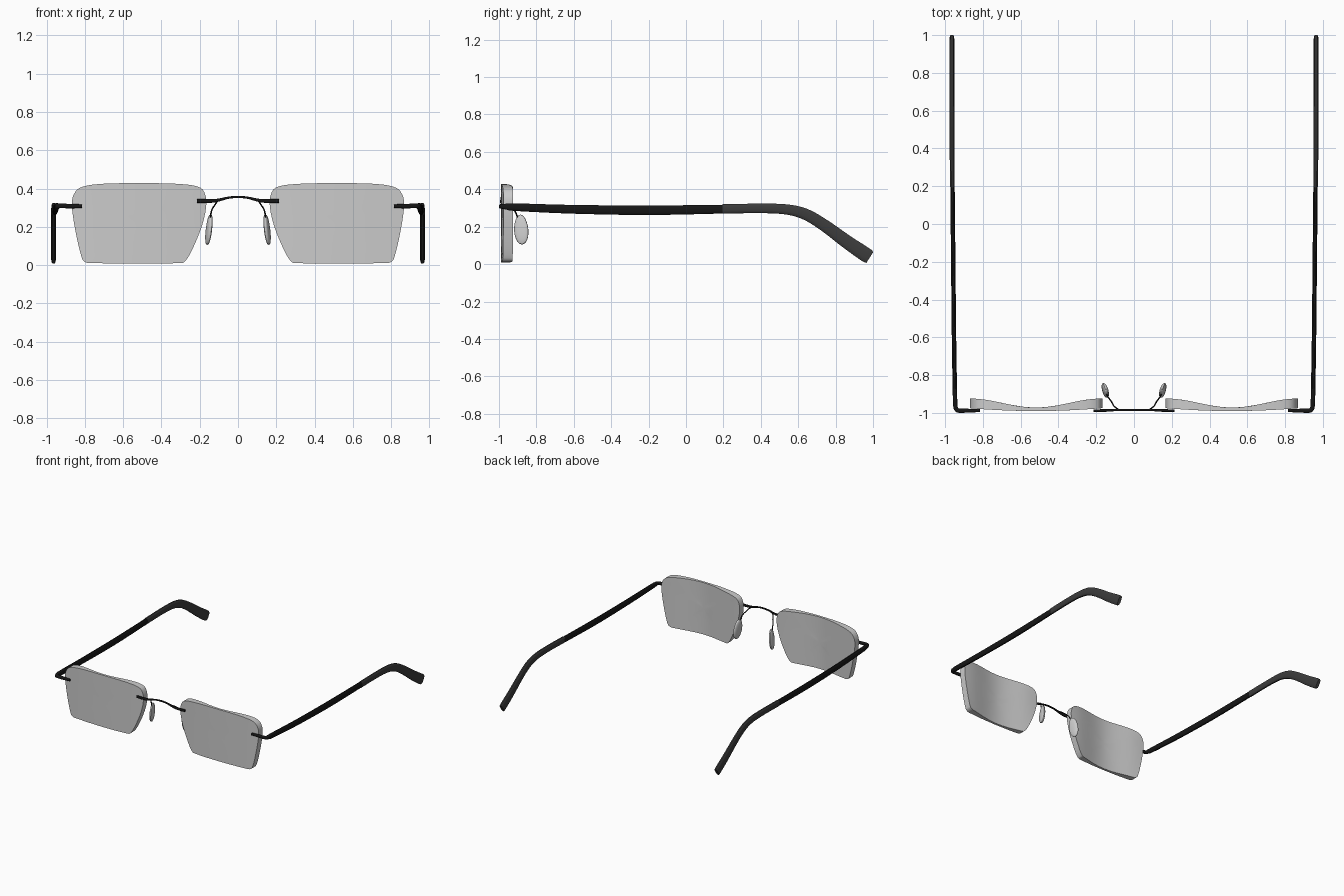
import bpy, bmesh, math
from mathutils import Vector

if "Cube" in bpy.data.objects:
    bpy.data.objects.remove(bpy.data.objects["Cube"])


def material(name, v):
    m = bpy.data.materials.new(name)
    m.diffuse_color = (v, v, v, 1)
    m.use_nodes = True
    m.node_tree.nodes["Principled BSDF"].inputs["Base Color"].default_value = m.diffuse_color
    return m


BLACK = material("black_metal", 0.008)
CHARCOAL = material("charcoal_plastic", 0.045)


def spline(keys, steps, closed=False):
    """Catmull-Rom through tuples of any length."""
    n, out = len(keys), []
    for i in range(n if closed else n - 1):
        idx = [(i + k) % n if closed else min(max(i + k, 0), n - 1) for k in (-1, 0, 1, 2)]
        a, b, c, d = (keys[j] for j in idx)
        for s in range(steps):
            t = s / steps
            out.append(tuple(0.5 * (2 * q + (r - p) * t + (2 * p - 5 * q + 4 * r - u) * t**2
                                    + (3 * q - p - 3 * r + u) * t**3)
                             for p, q, r, u in zip(a, b, c, d)))
    if not closed:
        out.append(tuple(keys[-1]))
    return out


def finish(name, bm, mat=None, mirror=True, angle=40):
    bmesh.ops.recalc_face_normals(bm, faces=bm.faces)
    me = bpy.data.meshes.new(name)
    bm.to_mesh(me)
    bm.free()
    ob = bpy.data.objects.new(name, me)
    bpy.context.collection.objects.link(ob)
    if mat:
        me.materials.append(mat)
    bpy.ops.object.select_all(action='DESELECT')
    ob.select_set(True)
    bpy.context.view_layer.objects.active = ob
    bpy.ops.object.shade_smooth_by_angle(angle=math.radians(angle))
    if mirror:
        mod = ob.modifiers.new("mirror", 'MIRROR')
        mod.use_mirror_merge = False
    return ob


def bridge(bm, a, b):
    for i in range(len(a)):
        j = (i + 1) % len(a)
        bm.faces.new((a[i], a[j], b[j], b[i]))


def sweep(name, keys, mat, mirror=True, steps=5, sides=12, power=0.7):
    """Rounded section along keys of (x, y, z, half width, half height)."""
    pts = spline(keys, steps)
    bm = bmesh.new()
    rings = []
    for i, p in enumerate(pts):
        c = Vector(p[:3])
        t = (Vector(pts[min(i + 1, len(pts) - 1)][:3]) - Vector(pts[max(i - 1, 0)][:3])).normalized()
        side = t.cross(Vector((0, 0, 1))).normalized()
        up = side.cross(t)
        ring = []
        for k in range(sides):
            a = math.tau * (k + 0.5) / sides
            cu, su = (math.copysign(abs(f(a)) ** power, f(a)) for f in (math.cos, math.sin))
            ring.append(bm.verts.new(c + side * cu * p[3] + up * su * p[4]))
        rings.append(ring)
    for a, b in zip(rings, rings[1:]):
        bridge(bm, a, b)
    bm.faces.new(rings[0])
    bm.faces.new(rings[-1])
    return finish(name, bm, mat, mirror)


# Lenses: rounded trapezoid, thin in the middle and thick at the sides
outline = spline([(0.52, 0.428), (0.70, 0.425), (0.81, 0.41), (0.855, 0.375), (0.868, 0.31),
                  (0.85, 0.18), (0.82, 0.05), (0.797, 0.015), (0.74, 0.01), (0.53, 0.008),
                  (0.32, 0.01), (0.275, 0.022), (0.235, 0.09), (0.19, 0.20), (0.167, 0.30),
                  (0.172, 0.37), (0.21, 0.41), (0.33, 0.425)], 4, True)


def lens_y(x, back):
    u = (x - 0.52) / 0.35
    if back:
        return -0.972 + 0.048 * (1 - math.cos(math.pi * u)) / 2
    return -0.99 + 0.015 * u * u


bm = bmesh.new()
rims = []
for back in (False, True):
    prev = None
    for s in (1, 0.85, 0.68, 0.5, 0.32, 0.15):
        ring = []
        for x, z in outline:
            px, pz = 0.52 + (x - 0.52) * s, 0.22 + (z - 0.22) * s
            ring.append(bm.verts.new((px, lens_y(px, back), pz)))
        if prev:
            bridge(bm, prev, ring)
        else:
            rims.append(ring)
        prev = ring
    centre = bm.verts.new((0.52, lens_y(0.52, back), 0.22))
    for i in range(len(prev)):
        bm.faces.new((prev[i], prev[(i + 1) % len(prev)], centre))
bridge(bm, *rims)
finish("lens", bm)

# Nose bridge
half = [(0.05, -0.985, 0.352, 0.006, 0.006), (0.10, -0.985, 0.340, 0.006, 0.008),
        (0.14, -0.987, 0.335, 0.007, 0.010), (0.215, -0.988, 0.335, 0.007, 0.010)]
left = [(-k[0],) + k[1:] for k in reversed(half)]
sweep("nose_bridge", left + [(0, -0.985, 0.356, 0.006, 0.006)] + half, BLACK, False)

# Nose pad wires
sweep("nose_pad_wire", [(0.08, -0.983, 0.345, 0.004, 0.004), (0.105, -0.965, 0.335, 0.004, 0.004),
                        (0.12, -0.94, 0.315, 0.004, 0.004), (0.138, -0.915, 0.285, 0.004, 0.004),
                        (0.146, -0.895, 0.235, 0.004, 0.004)], BLACK, sides=8, power=1)

# Nose pads: flat rounded egg shapes
bm = bmesh.new()
bmesh.ops.create_uvsphere(bm, u_segments=24, v_segments=12, radius=1)
for v in bm.verts:
    x, y, z = v.co.z, v.co.x, v.co.y
    x = math.copysign(abs(x) ** 0.7, x)
    v.co = (0.152 + x * 0.014 + y * 0.008 - z * 0.009,
            -0.881 + y * (0.038 - 0.003 * z) - 0.004 * z, 0.185 + z * 0.08)
finish("nose_pad", bm)

# End pieces turning into the temple arms
sweep("temple_arm", [(0.815, -0.988, 0.308, 0.008, 0.009), (0.87, -0.988, 0.308, 0.010, 0.012),
                     (0.925, -0.988, 0.309, 0.012, 0.012), (0.942, -0.978, 0.308, 0.012, 0.013),
                     (0.946, -0.955, 0.307, 0.012, 0.017), (0.948, -0.90, 0.304, 0.012, 0.021),
                     (0.953, -0.60, 0.293, 0.012, 0.024), (0.957, -0.20, 0.288, 0.012, 0.026),
                     (0.961, 0.20, 0.294, 0.012, 0.024)], BLACK)

# Ear tips bending down and flaring
sweep("ear_tip", [(0.962, 0.195, 0.295, 0.013, 0.026), (0.963, 0.40, 0.298, 0.013, 0.026),
                  (0.963, 0.54, 0.292, 0.013, 0.028), (0.964, 0.64, 0.266, 0.013, 0.031),
                  (0.964, 0.74, 0.207, 0.013, 0.033), (0.964, 0.86, 0.119, 0.013, 0.037),
                  (0.964, 0.96, 0.051, 0.013, 0.040), (0.964, 0.983, 0.036, 0.012, 0.035)], CHARCOAL)
